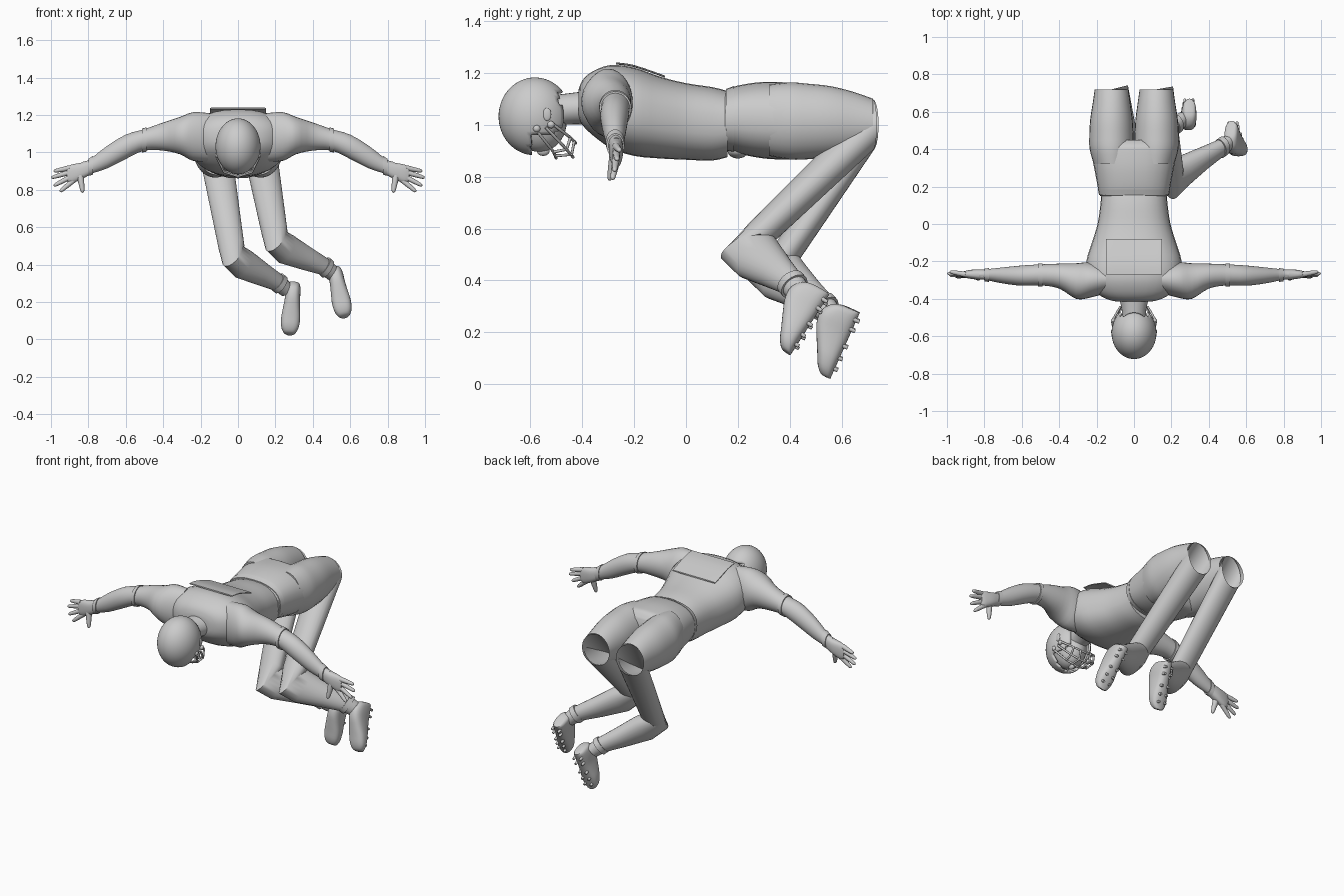
import bpy, bmesh, math
from mathutils import Vector as V

if "Cube" in bpy.data.objects:
    bpy.data.objects.remove(bpy.data.objects["Cube"])

grey = bpy.data.materials.new("plain grey")
grey.use_nodes = True
grey.diffuse_color = (0.6, 0.6, 0.6, 1)
grey.node_tree.nodes["Principled BSDF"].inputs["Base Color"].default_value = (0.6, 0.6, 0.6, 1)
parts = []


def finish(name, bm):
    bmesh.ops.recalc_face_normals(bm, faces=bm.faces)
    me = bpy.data.meshes.new(name)
    bm.to_mesh(me)
    bm.free()
    ob = bpy.data.objects.new(name, me)
    bpy.context.collection.objects.link(ob)
    me.materials.append(grey)
    parts.append(ob)
    return ob


def blend(p, q, r, s, t):
    """Smooth curve through q and r."""
    return 0.5 * (2 * q + (r - p) * t + (2 * p - 5 * q + 4 * r - s) * t * t + (3 * q - p - 3 * r + s) * t ** 3)


def loft(name, rings, sub=3, n=28, power=2.0, caps=(True, True)):
    """Skin over rings of (centre, half axis, half axis)."""
    rings = [tuple(V(v) for v in r) for r in rings]
    full, last = [], len(rings) - 1
    for i in range(last):
        four = [rings[max(0, min(last, i + k))] for k in (-1, 0, 1, 2)]
        full += [[blend(*(r[j] for r in four), k / sub) for j in range(3)] for k in range(sub)]
    full.append(rings[-1])
    bm = bmesh.new()
    loops = []
    for c, a, b in full:
        loop = []
        for k in range(n):
            ang = math.tau * k / n
            ca, sa = math.cos(ang), math.sin(ang)
            u = math.copysign(abs(ca) ** (2 / power), ca)
            w = math.copysign(abs(sa) ** (2 / power), sa)
            loop.append(bm.verts.new(c + a * u + b * w))
        loops.append(loop)
    for lo, hi in zip(loops, loops[1:]):
        for k in range(n):
            bm.faces.new((lo[k], lo[(k + 1) % n], hi[(k + 1) % n], hi[k]))
    for cap, loop in zip(caps, (loops[0], loops[-1])):
        if cap:
            bm.faces.new(loop)
    return finish(name, bm)


def body_ring(y, w, lo, hi, x=0):
    return (x, y, (lo + hi) / 2), (w, 0, 0), (0, 0, (hi - lo) / 2)


def arm_ring(s, x, lo, hi, y0, y1):
    return (s * x, (y0 + y1) / 2, (lo + hi) / 2), (0, (y1 - y0) / 2, 0), (0, 0, (hi - lo) / 2)


def taper(name, p, q, r0, r1, n=12):
    """Rounded finger-like rod."""
    p, q = V(p), V(q)
    d = (q - p).normalized()
    a = d.cross(V((0, 1, 0.01))).normalized()
    b = d.cross(a)
    marks = ((0, r0), (0.5, (r0 + r1) / 2), (0.85, r1), (0.96, r1 * 0.7), (1, r1 * 0.2))
    return loft(name, [(p.lerp(q, t), a * r, b * r) for t, r in marks], 2, n)


def ball(name, centre, radii):
    bm = bmesh.new()
    bmesh.ops.create_uvsphere(bm, u_segments=32, v_segments=20, radius=1)
    bmesh.ops.scale(bm, vec=radii, verts=bm.verts)
    bmesh.ops.translate(bm, vec=centre, verts=bm.verts)
    return finish(name, bm)


def bar(name, pts, r=0.006):
    cu = bpy.data.curves.new(name, 'CURVE')
    cu.dimensions = '3D'
    cu.bevel_depth, cu.bevel_resolution = r, 2
    cu.use_fill_caps = True
    sp = cu.splines.new('POLY')
    sp.points.add(len(pts) - 1)
    for pt, co in zip(sp.points, pts):
        pt.co = (*co, 1)
    ob = bpy.data.objects.new(name, cu)
    bpy.context.collection.objects.link(ob)
    cu.materials.append(grey)


# Torso, pelvis and belt
loft("jersey", [body_ring(*r) for r in (
    (-.415, .09, 1.03, 1.13), (-.40, .15, 1.0, 1.17), (-.36, .21, .96, 1.205), (-.29, .25, .91, 1.23),
    (-.2, .255, .88, 1.22), (-.1, .225, .87, 1.185), (0, .195, .865, 1.16), (.1, .18, .862, 1.145),
    (.16, .175, .875, 1.13))], power=2.4)
loft("pelvis", [body_ring(*r) for r in (
    (.15, .18, .91, 1.125), (.165, .187, .905, 1.14), (.22, .198, .885, 1.155), (.3, .213, .87, 1.165),
    (.38, .228, .866, 1.163), (.42, .225, .872, 1.155), (.45, .2, .91, 1.12))], power=2.4)
loft("belt", [body_ring(*r) for r in ((.155, .187, .9, 1.138), (.185, .193, .893, 1.149))], 1, power=2.4)
ball("belt_pad", (0, .2, .9), (.06, .04, .03))

# Panel across the upper back
loft("back_panel", [((0, y, z), (.15, 0, 0), (0, 0, .004)) for y, z in
     ((-.27, 1.236), (-.2, 1.226), (-.08, 1.185))], power=6)

# Neck, head and helmet shell with a face opening
loft("neck", [body_ring(*r) for r in ((-.55, .065, .98, 1.11), (-.46, .065, 1.0, 1.12), (-.38, .085, 1.0, 1.13))])
ball("head", (0, -.565, 1.01), (.085, .105, .115))
ball("nose", (0, -.55, .9), (.015, .025, .02))
bm = bmesh.new()
bmesh.ops.create_uvsphere(bm, u_segments=48, v_segments=32, radius=1)
bmesh.ops.scale(bm, vec=(.12, .14, .15), verts=bm.verts)
bmesh.ops.translate(bm, vec=(0, -.582, 1.032), verts=bm.verts)
gone = []
for f in bm.faces:
    c = f.calc_center_median()
    face_gap = c.y > -.6 and c.z < .955 + max(0, c.y + .55) * .3
    neck_gap = c.y > -.49 and abs(c.x) < .075 and c.z < 1.13
    if face_gap or neck_gap:
        gone.append(f)
bmesh.ops.delete(bm, geom=gone, context='FACES')
shell = finish("helmet", bm)
solid = shell.modifiers.new("thickness", 'SOLIDIFY')
solid.thickness = .012

# Face guard bars
for i, (side, mid, front) in enumerate((
        ((.112, -.57, .97), (.075, -.51, .895), (0, -.5, .872)),
        ((.115, -.54, .99), (.08, -.46, .905), (0, -.435, .875)),
        ((.112, -.51, 1.0), (.075, -.445, .95), (0, -.425, .93)))):
    flip = [(-p[0], p[1], p[2]) for p in (side, mid)]
    bar(f"guard_bar_{i + 1}", [side, mid, front, flip[1], flip[0]])
for s, side in ((1, "left"), (-1, "right")):
    bar(f"{side}_guard_upright", [(s * .035, -.505, .88), (s * .035, -.44, .885), (s * .035, -.43, .94)])
    bar(f"{side}_guard_side", [(s * .075, -.51, .895), (s * .08, -.46, .905), (s * .075, -.445, .95)])
    ball(f"{side}_ear_hole_rim", (s * .114, -.535, 1.04), (.006, .016, .025))
    for k, (y, z) in enumerate(((-.575, .985), (-.52, 1.0))):
        ball(f"{side}_strap_snap_{k + 1}", (s * .112, y, z), (.012, .014, .014))

# Arms, cuffs, hands and fingers
for s, side in ((1, "left"), (-1, "right")):
    loft(f"{side}_arm", [arm_ring(s, *r) for r in (
        (.15, .95, 1.21, -.37, -.22), (.24, .955, 1.215, -.395, -.205), (.31, .99, 1.19, -.4, -.21),
        (.4, 1.01, 1.16, -.345, -.212), (.5, 1.01, 1.125, -.328, -.216), (.6, .965, 1.095, -.33, -.222),
        (.7, .915, 1.035, -.318, -.232), (.79, .885, .965, -.3, -.242), (.83, .87, .95, -.295, -.245))])
    loft(f"{side}_sleeve_cuff", [arm_ring(s, *r) for r in (
        (.49, 1.004, 1.134, -.335, -.21), (.512, 1.0, 1.128, -.334, -.211))], 1)
    loft(f"{side}_glove_cuff", [arm_ring(s, *r) for r in (
        (.775, .882, .982, -.31, -.236), (.8, .874, .966, -.306, -.238))], 1)
    loft(f"{side}_palm", [arm_ring(s, *r) for r in (
        (.79, .882, .96, -.298, -.245), (.84, .855, .945, -.297, -.242), (.89, .835, .935, -.29, -.248),
        (.915, .845, .92, -.283, -.255))], power=2.5)
    tips = ((.985, .9, -.255), (.998, .865, -.265), (.985, .822, -.275), (.952, .79, -.283))
    for k, (x, z, y) in enumerate(tips):
        taper(f"{side}_finger_{k + 1}", (s * (.9 - k * .008), -.27, .917 - k * .021), (s * x, y, z), .015, .01)
    taper(f"{side}_thumb", (s * .845, -.275, .885), (s * .83, -.295, .785), .02, .011)

# Upper thighs, open at the far end
for s, side in ((1, "left"), (-1, "right")):
    loft(f"{side}_upper_thigh", [body_ring(y, w, lo, hi, s * x) for y, w, lo, hi, x in (
        (.32, .1, .88, 1.155, .115), (.4, .117, .866, 1.163, .12), (.47, .118, .867, 1.158, .121),
        (.56, .113, .875, 1.148, .121), (.65, .1, .888, 1.125, .12), (.72, .09, .905, 1.1, .12))],
        caps=(True, False))

# Folded legs: hip ring, knee bend, calf, ankle
for side, hip, knee_shift, ankle_shift in (
        ("left", .12, (0, 0, 0), (0, 0, 0)),
        ("right", -.12, (-.23, .1, -.08), (-.25, .12, -.085))):
    k, e = V(knee_shift), V(ankle_shift)
    path = [(V((hip, .72, 1.0)), (0, 0, .098), .09),
            (V((.195, .28, .575)) + k, (0, -.035, .048), .07),
            (V((.2, .235, .53)) + k, (0, -.1, -.045), .068),
            (V((.26, .28, .482)) + k, (-.01, -.075, -.065), .07),
            (V((.37, .35, .43)) + k.lerp(e, .5), (-.01, -.05, -.05), .055),
            (V((.47, .41, .385)) + e, (-.01, -.035, -.035), .042),
            (V((.51, .44, .35)) + e, (-.01, -.03, -.03), .038)]
    rings = []
    for i, (c, b, w) in enumerate(path):
        run = path[min(i + 1, len(path) - 1)][0] - path[max(i - 1, 0)][0]
        rings.append((c, run.cross(V(b)).normalized() * w, b))
    loft(f"{side}_folded_leg", rings, 1, 24, caps=(False, True))
    c, a, b = rings[-2]
    step = (path[-1][0] - c) * .25
    loft(f"{side}_sock_cuff", [(c - step, a * 1.15, V(b) * 1.15), (c + step, a * 1.15, V(b) * 1.15)], 1)

# Studded boots
for side, heel, toe in (("left", (.525, .545, .335), (.57, .405, .118)),
                        ("right", (.295, .665, .265), (.272, .55, .008))):
    heel, toe = V(heel), V(toe)
    f = (toe - heel).normalized()
    across = f.cross(V((0, 1, 0))).normalized()
    up = across.cross(f).normalized()
    if up.y > 0:
        up = -up
    loft(f"{side}_boot", [(heel + f * d + up * h / 2, across * w, up * h / 2) for d, w, h in (
        (-.012, .022, .07), (0, .034, .11), (.04, .04, .14), (.09, .041, .137), (.14, .046, .115),
        (.19, .051, .09), (.235, .046, .068), (.262, .03, .045), (.268, .012, .025))], power=2.6)
    studs = [(d, x) for d in (.02, .06, .13, .18, .225) for x in (-.022, .022)]
    for i, (d, x) in enumerate(studs):
        base = heel + f * d + across * x
        loft(f"{side}_stud_{i + 1}", [(base + up * t, across * r, f * r) for t, r in
             ((.012, .009), (-.012, .007))], 1, 10)

# Smooth shading with sharp creases kept
bpy.ops.object.select_all(action='DESELECT')
for ob in parts:
    ob.select_set(True)
bpy.context.view_layer.objects.active = parts[0]
bpy.ops.object.shade_smooth_by_angle(angle=math.radians(40))
